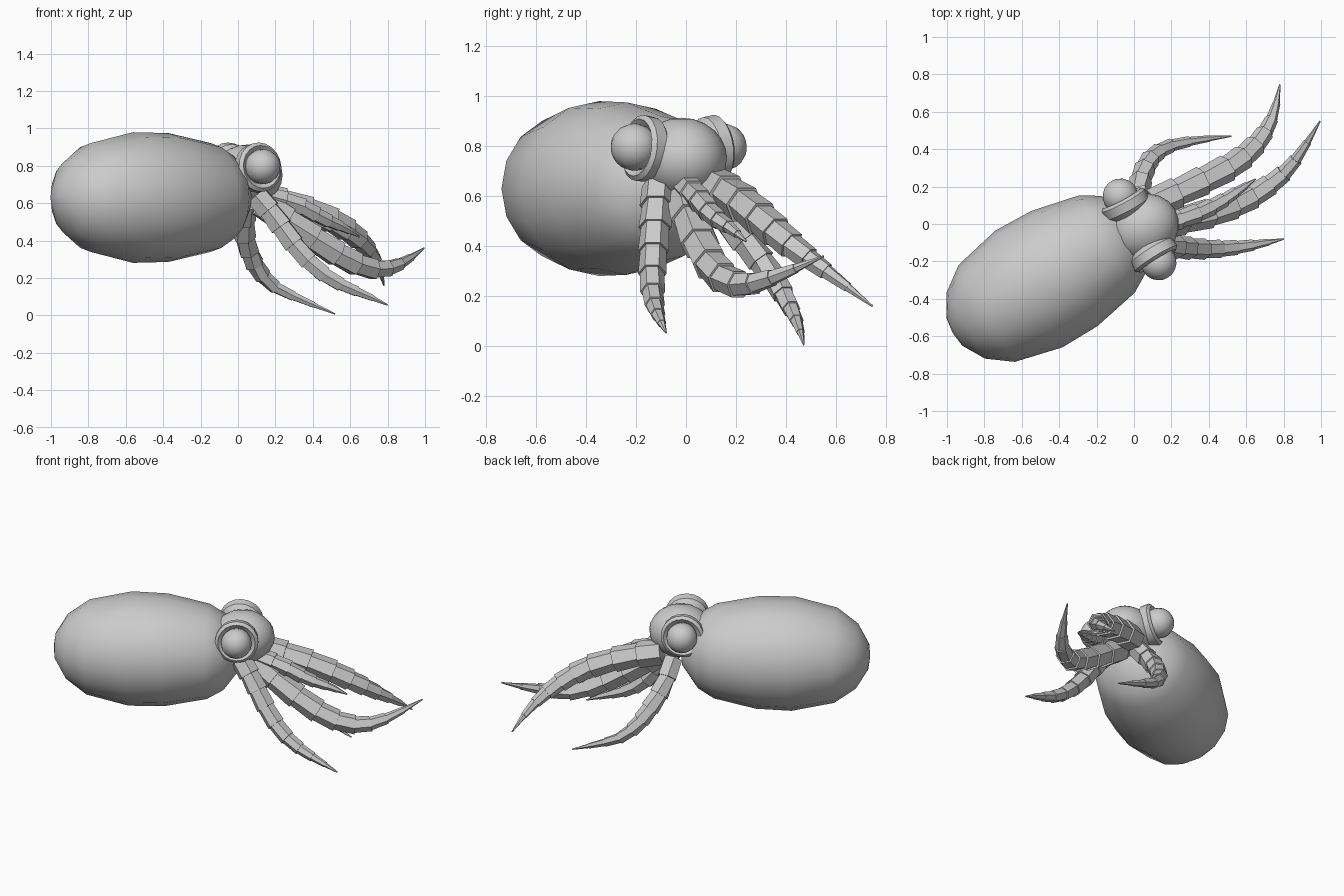
import bpy, bmesh, math
from mathutils import Vector, Matrix

if "Cube" in bpy.data.objects:
    bpy.data.objects.remove(bpy.data.objects["Cube"])

grey = bpy.data.materials.new("soft grey")
grey.diffuse_color = (0.6, 0.6, 0.6, 1)
grey.use_nodes = True
grey.node_tree.nodes["Principled BSDF"].inputs["Base Color"].default_value = grey.diffuse_color

# Animal frame: u = forward, v = sideways, rotated 30 degrees about z
TURN = Matrix.Rotation(math.radians(30), 4, 'Z')


def finish(name, bm, smooth):
    bmesh.ops.remove_doubles(bm, verts=bm.verts, dist=1e-5)
    bmesh.ops.recalc_face_normals(bm, faces=bm.faces)
    me = bpy.data.meshes.new(name)
    bm.to_mesh(me)
    bm.free()
    me.materials.append(grey)
    ob = bpy.data.objects.new(name, me)
    bpy.context.collection.objects.link(ob)
    if smooth:
        bpy.ops.object.select_all(action='DESELECT')
        ob.select_set(True)
        bpy.context.view_layer.objects.active = ob
        bpy.ops.object.shade_smooth_by_angle(angle=math.radians(smooth))
    return ob


def skin(bm, rings):
    for a, b in zip(rings, rings[1:]):
        n = len(a)
        for i in range(n):
            j = (i + 1) % n
            bm.faces.new((a[i], a[j], b[j], b[i]))


def lathe(name, profile, matrix, sides, smooth):
    """Spin (height, radius) points around local z."""
    bm = bmesh.new()
    rings = []
    for h, r in profile:
        rings.append([bm.verts.new(matrix @ Vector((
            r * math.cos(2 * math.pi * i / sides),
            r * math.sin(2 * math.pi * i / sides), h))) for i in range(sides)])
    skin(bm, rings)
    bm.faces.new(rings[0])
    bm.faces.new(rings[-1])
    return finish(name, bm, smooth)


def ball(name, matrix, u=20, v=12):
    bm = bmesh.new()
    bmesh.ops.create_uvsphere(bm, u_segments=u, v_segments=v, radius=1, matrix=matrix)
    return finish(name, bm, 80)


# Mantle: long rounded sack behind the head
ALONG = Matrix.Rotation(math.radians(90), 4, 'Y')
lathe("mantle",
      [(-1.13, .01), (-1.12, .085), (-1.05, .205), (-.92, .30), (-.66, .36),
       (-.44, .355), (-.18, .30), (-.08, .24), (.02, .10), (.03, .01)],
      TURN @ Matrix.Translation((0, -.02, .63)) @ Matrix.Diagonal((1, 1, .97, 1)) @ ALONG,
      16, 80)

# Head
ball("head", TURN @ Matrix.Translation((.035, -.04, .75))
     @ Matrix.Diagonal((.195, .175, .163, 1)))

# Eyes: ringed eyelid with a ball set in it, on both sides
for side, label in ((-1, "right"), (1, "left")):
    aim = Vector((0.03, side, .12)).to_track_quat('Z', 'Y').to_matrix().to_4x4()
    base = TURN @ Matrix.Translation((.01, -.04 + side * .16, .79)) @ aim
    lathe(label + "_eyelid",
          [(-.06, .10), (-.03, .13), (.02, .133), (.035, .115), (.01, .085)],
          base, 20, 35)
    ball(label + "_eye", base @ Matrix.Translation((0, 0, .045)) @ Matrix.Scale(.095, 4), 16, 10)


def spline(pts, t):
    """Catmull-Rom point at t in 0..1."""
    x = t * (len(pts) - 1)
    i = min(int(x), len(pts) - 2)
    f = x - i
    p1, p2 = pts[i], pts[i + 1]
    p0 = pts[i - 1] if i else 2 * p1 - p2
    p3 = pts[i + 2] if i + 2 < len(pts) else 2 * p2 - p1
    return .5 * (2 * p1 + (p2 - p0) * f + (2 * p0 - 5 * p1 + 4 * p2 - p3) * f * f
                 + (3 * p1 - p0 - 3 * p2 + p3) * f ** 3)


def arm(name, path, radius, joints=9, sides=6):
    """Tapering faceted arm with a small step at each joint."""
    pts = [Vector(p) for p in path]
    bm = bmesh.new()
    rings = []
    for k in range(joints + 1):
        t = k / joints
        c = spline(pts, t)
        d = (spline(pts, min(t + .04, 1)) - spline(pts, max(t - .04, 0))).normalized()
        side = d.cross(Vector((0, 0, 1))).normalized()
        up = side.cross(d)
        r = radius * (1 - t ** 2) + .004
        steps = (1,) if k in (0, joints) else (1.06, .9)
        for s in steps:
            rings.append([bm.verts.new(c + r * s * (
                side * math.cos(2 * math.pi * i / sides)
                + up * math.sin(2 * math.pi * i / sides))) for i in range(sides)])
    skin(bm, rings)
    bm.faces.new(rings[0])
    bm.faces.new(rings[-1])
    finish(name, bm, 0)


# Arms
arm("left_rear_arm", [(.04, .08, .6), (.03, .2, .46), (.06, .3, .34), (.11, .37, .24),
                      (.2, .42, .15), (.35, .45, .08), (.52, .47, .007)], .058)
arm("left_front_arm", [(.1, .11, .64), (.3, .2, .59), (.5, .3, .51), (.62, .39, .43),
                       (.7, .49, .35), (.75, .6, .27), (.78, .745, .16)], .076)
arm("middle_arm", [(.12, 0, .6), (.3, .03, .48), (.48, .08, .36), (.62, .14, .28),
                   (.74, .22, .245), (.83, .3, .26), (.91, .41, .3), (.995, .55, .36)], .076)
arm("right_arm", [(.1, -.11, .64), (.2, -.12, .52), (.3, -.13, .38), (.42, -.135, .25),
                  (.55, -.125, .165), (.68, -.105, .11), (.8, -.08, .055)], .062)
arm("short_upper_arm", [(.15, 0, .64), (.32, .05, .59), (.45, .11, .52), (.56, .18, .47),
                        (.65, .24, .42)], .05, 7)
